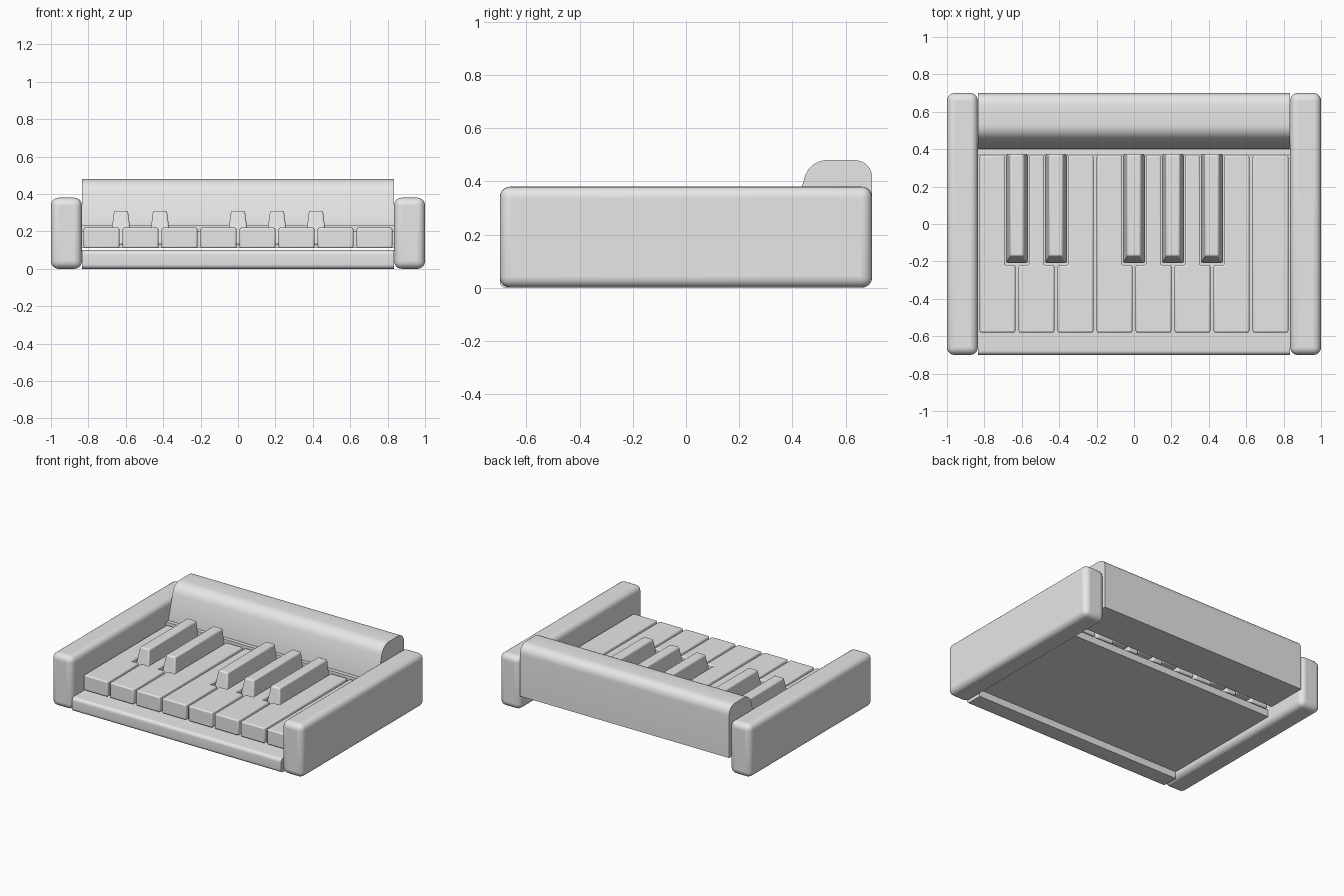
import bpy, bmesh, math
from mathutils import Vector

if "Cube" in bpy.data.objects:
    bpy.data.objects.remove(bpy.data.objects["Cube"])

grey = bpy.data.materials.new("light_grey")
grey.diffuse_color = (0.8, 0.8, 0.8, 1)
grey.use_nodes = True
grey.node_tree.nodes["Principled BSDF"].inputs["Base Color"].default_value = grey.diffuse_color


def finish(bm, name, bevel=0.0, segments=3):
    """Turn a bmesh into a smooth-shaded, optionally bevelled object."""
    bmesh.ops.recalc_face_normals(bm, faces=bm.faces)
    mesh = bpy.data.meshes.new(name)
    bm.to_mesh(mesh)
    bm.free()
    mesh.materials.append(grey)
    ob = bpy.data.objects.new(name, mesh)
    bpy.context.collection.objects.link(ob)
    if bevel:
        mod = ob.modifiers.new("soft_edges", 'BEVEL')
        mod.width = bevel
        mod.segments = segments
        mod.limit_method = 'ANGLE'
        mod.angle_limit = math.radians(40)
    bpy.context.view_layer.objects.active = ob
    ob.select_set(True)
    bpy.ops.object.shade_smooth_by_angle(angle=math.radians(35))
    ob.select_set(False)
    return ob


def prism(name, points, offset, bevel=0.0, segments=3):
    """Extrude a closed outline of 3D points along an offset."""
    bm = bmesh.new()
    face = bm.faces.new([bm.verts.new(p) for p in points])
    ext = bmesh.ops.extrude_face_region(bm, geom=[face], use_keep_orig=True)
    verts = [g for g in ext['geom'] if isinstance(g, bmesh.types.BMVert)]
    bmesh.ops.translate(bm, verts=verts, vec=offset)
    return finish(bm, name, bevel, segments)


def rounded(profile, steps=7):
    """Round profile corners given as (y, z, radius)."""
    out = []
    n = len(profile)
    for i, (y, z, r) in enumerate(profile):
        p = Vector((y, z))
        if r == 0:
            out.append(p)
            continue
        a = p + (Vector(profile[i - 1][:2]) - p).normalized() * r
        b = p + (Vector(profile[(i + 1) % n][:2]) - p).normalized() * r
        for k in range(steps + 1):
            t = k / steps
            w = 2 * t * (1 - t) * 0.85     # close to a circular arc
            s = (1 - t) ** 2 + w + t ** 2
            out.append((a * (1 - t) ** 2 + p * w + b * t ** 2) / s)
    return out


def across(name, profile, half=0.833):
    """Profile in y and z swept across the width."""
    pts = [(-half, p.x, p.y) for p in rounded(profile)]
    return prism(name, pts, (2 * half, 0, 0))


# End blocks
for side, label in ((-1, "left"), (1, "right")):
    bm = bmesh.new()
    bmesh.ops.create_cube(bm, size=1)
    for v in bm.verts:
        v.co = (side * 0.9175 + v.co.x * 0.165, v.co.y * 1.4,
                0.19 + v.co.z * 0.38)
    finish(bm, label + "_end_block", 0.04, 5)

# Front rail with the key bed behind it
across("front_rail_and_key_bed", [
    (-0.57, 0, 0), (-0.57, 0.05, 0), (0.367, 0.05, 0), (0.367, 0.1, 0),
    (-0.7, 0.1, 0.025), (-0.7, 0, 0.025)])

# Back housing with sloped front and a small lip over the key ends
across("back_housing", [
    (0.7, 0.11, 0), (0.7, 0.48, 0.07), (0.463, 0.48, 0.07),
    (0.4, 0.245, 0), (0.4, 0.235, 0), (0.372, 0.235, 0),
    (0.372, 0.2, 0), (0.4, 0.2, 0), (0.4, 0.11, 0)])

# White keys, notched beside the black keys
pitch, black_at = 0.2085, (1, 2, 4, 5, 6)
y0, y1, notch = -0.58, 0.367, -0.22
for i in range(8):
    left, right = (i - 4) * pitch, (i - 3) * pitch
    a, b = left + 0.009, right - 0.009
    pts = [(a, y0), (b, y0)]
    if i + 1 in black_at:
        c = right - 0.066
        pts += [(b, notch), (c, notch), (c, y1)]
    else:
        pts += [(b, y1)]
    if i in black_at:
        c = left + 0.066
        pts += [(c, y1), (c, notch), (a, notch)]
    else:
        pts += [(a, y1)]
    prism(f"white_key_{i + 1}", [(x, y, 0.11) for x, y in pts],
          (0, 0, 0.11), 0.009)

# Raised tapered keys with a sloped front end
for i in black_at:
    bm = bmesh.new()
    bmesh.ops.create_cube(bm, size=2)
    for v in bm.verts:
        top = v.co.z > 0
        half = 0.037 if top else 0.06
        front = -0.172 if top else -0.21
        v.co = (i * pitch - 4 * pitch + v.co.x * half,
                front if v.co.y < 0 else 0.372,
                0.31 if top else 0.13)
    finish(bm, f"raised_key_{i}", 0.01)
